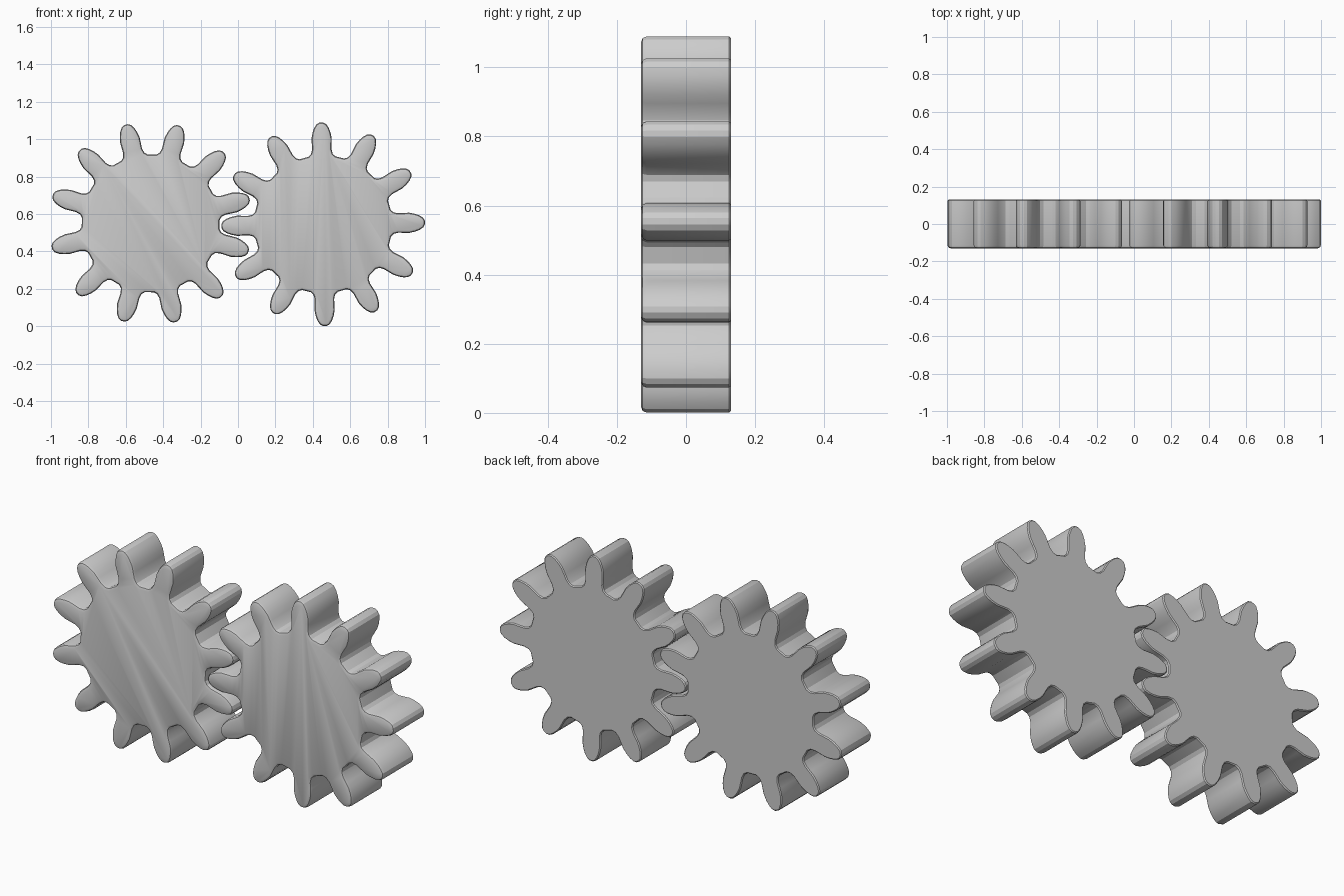
import bpy, bmesh, math
from mathutils import Vector

if "Cube" in bpy.data.objects:
    bpy.data.objects.remove(bpy.data.objects["Cube"], do_unlink=True)

grey = bpy.data.materials.new("plain grey")
grey.use_nodes = True
grey.diffuse_color = (0.6, 0.6, 0.6, 1)
grey.node_tree.nodes["Principled BSDF"].inputs["Base Color"].default_value = (0.6, 0.6, 0.6, 1)

TEETH = 12
HALF_DEPTH = 0.13
# Half of one tooth: distance from the hub centre, half width
FLANK = [(0.362, 0.072), (0.376, 0.058), (0.40, 0.052), (0.43, 0.053),
         (0.46, 0.054), (0.49, 0.048), (0.515, 0.039), (0.535, 0.026), (0.544, 0.010)]


def cap_edges(bm, y):
    return [e for e in bm.edges if all(abs(v.co.y - y) < 1e-4 for v in e.verts)]


def make_gear(name, x, z, first_angle):
    # Outline: mirrored tooth flanks repeated around the hub
    tooth = [(r, -w) for r, w in FLANK] + [(r, w) for r, w in reversed(FLANK)]
    bm = bmesh.new()
    ring = []
    for i in range(TEETH):
        a = math.radians(first_angle) + i * math.tau / TEETH
        c, s = math.cos(a), math.sin(a)
        ring += [bm.verts.new((r * c - w * s, -HALF_DEPTH, r * s + w * c)) for r, w in tooth]
    face = bm.faces.new(ring)

    # Thickness
    made = bmesh.ops.extrude_face_region(bm, geom=[face], use_keep_orig=True)
    moved = [g for g in made["geom"] if isinstance(g, bmesh.types.BMVert)]
    bmesh.ops.translate(bm, verts=moved, vec=Vector((0, 2 * HALF_DEPTH, 0)))
    bmesh.ops.recalc_face_normals(bm, faces=bm.faces[:])

    # Worn front rim, crisper back rim
    for y, size, steps in ((-HALF_DEPTH, 0.016, 2), (HALF_DEPTH, 0.005, 1)):
        bmesh.ops.bevel(bm, geom=cap_edges(bm, y), offset=size, segments=steps,
                        profile=0.5, affect='EDGES', clamp_overlap=True)
    bmesh.ops.recalc_face_normals(bm, faces=bm.faces[:])

    mesh = bpy.data.meshes.new(name)
    bm.to_mesh(mesh)
    bm.free()
    mesh.materials.append(grey)
    gear = bpy.data.objects.new(name, mesh)
    gear.location = (x, 0, z)
    bpy.context.collection.objects.link(gear)
    bpy.ops.object.select_all(action='DESELECT')
    gear.select_set(True)
    bpy.context.view_layer.objects.active = gear
    bpy.ops.object.shade_smooth_by_angle(angle=math.radians(25))
    return gear


# Two meshing gears
make_gear("right_gear", -0.467, 0.55, 14)
make_gear("left_gear", 0.455, 0.545, 1)
